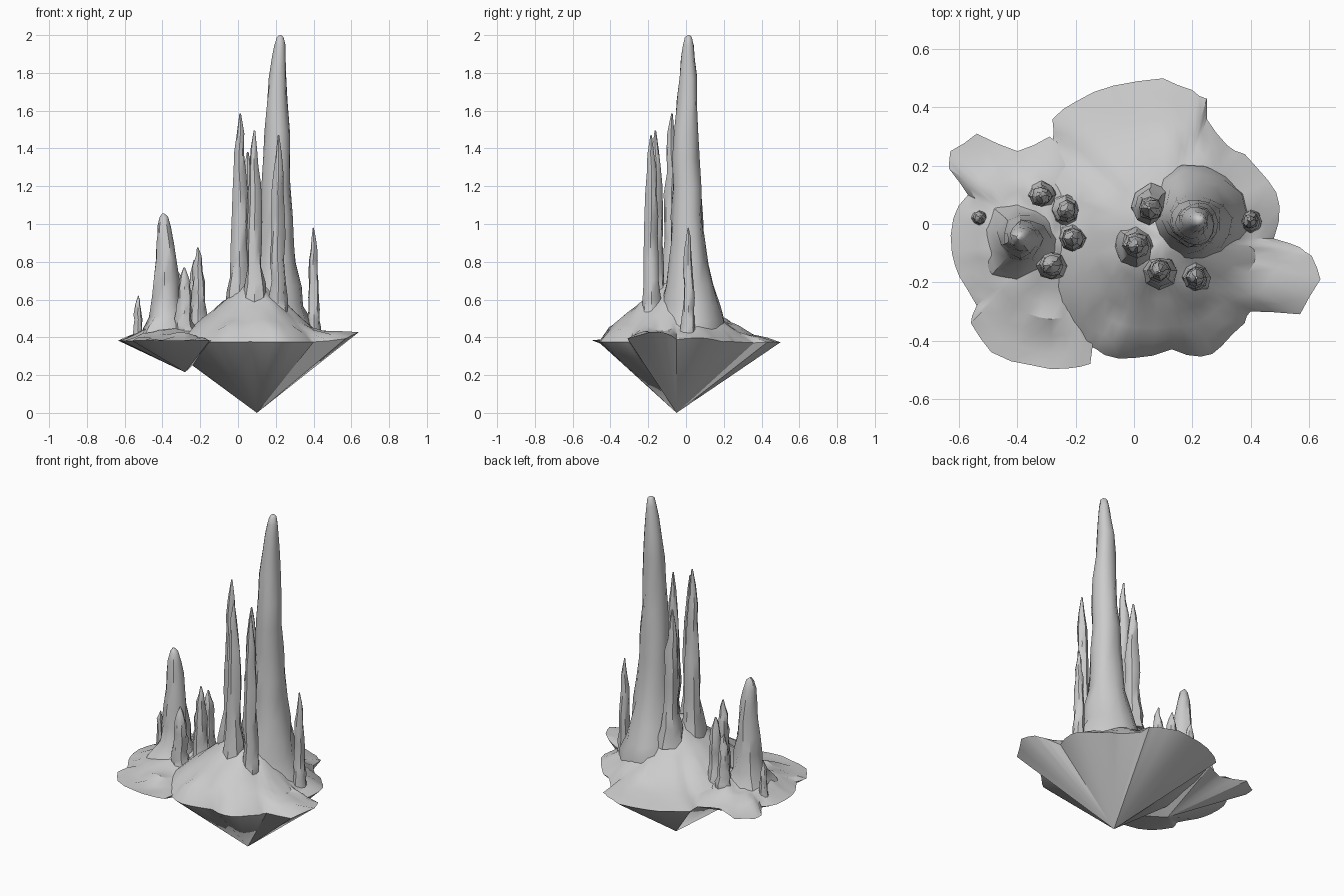
import bpy, bmesh, math, random
from mathutils import noise, Vector

random.seed(4)


def finish(name, bm, angle):
    bmesh.ops.recalc_face_normals(bm, faces=bm.faces)
    me = bpy.data.meshes.new(name)
    bm.to_mesh(me)
    bm.free()
    ob = bpy.data.objects.new(name, me)
    bpy.context.collection.objects.link(ob)
    bpy.ops.object.select_all(action='DESELECT')
    ob.select_set(True)
    bpy.context.view_layer.objects.active = ob
    bpy.ops.object.shade_smooth_by_angle(angle=math.radians(angle))
    return ob


def island(name, outline, centre, apex, height, rim):
    """Ragged rim, mounded top built of shrinking rings, pleated fan to a point below."""
    bm = bmesh.new()
    cx, cy = centre
    # add a jittered point between each pair of rim points
    pts = []
    for (x0, y0), (x1, y1) in zip(outline, outline[1:] + outline[:1]):
        s = 1 + random.uniform(-0.015, 0.025)
        pts += [(x0, y0), (cx + ((x0 + x1) / 2 - cx) * s, cy + ((y0 + y1) / 2 - cy) * s)]
    n = len(pts)
    rad = [math.hypot(x - cx, y - cy) for x, y in pts]
    avg = [sum(rad[(i + k) % n] for k in range(-3, 4)) / 7 for i in range(n)]
    rings = []
    for t in (1, 0.88, 0.75, 0.62, 0.5, 0.38, 0.26, 0.14):
        ring = []
        w = min(1, (1 - t) * 2.5)  # inner rings become rounder
        for i, (x, y) in enumerate(pts):
            s = t * (1 + (avg[i] / rad[i] - 1) * w)
            px, py = cx + (x - cx) * s, cy + (y - cy) * s
            if t < 1:
                z = height(px, py, t) + 0.03 * noise.noise(Vector((px * 11, py * 11, 3)))
            else:
                z = rim(x, y) + 0.006 * noise.noise(Vector((px * 7, py * 7, 1)))
            ring.append(bm.verts.new((px, py, z)))
        rings.append(ring)
    top = bm.verts.new((cx, cy, height(cx, cy, 0)))
    low = bm.verts.new(apex)
    for i in range(n):
        j = (i + 1) % n
        for a, b in zip(rings, rings[1:]):
            bm.faces.new((a[i], a[j], b[j], b[i]))
        bm.faces.new((rings[-1][i], rings[-1][j], top))
        bm.faces.new((rings[0][j], rings[0][i], low))
    return finish(name, bm, 30)


def spire(name, profile, sides, wobble):
    """Loft of slightly irregular rings; profile rows are x, y, z, radius."""
    bm = bmesh.new()
    rings = []
    for x, y, z, r in profile:
        ring = []
        for k in range(sides):
            a = 2 * math.pi * k / sides
            rr = r * (1 + wobble * random.uniform(-1, 1))
            dz = min(0.015, r * 0.3) * random.uniform(-1, 0)
            ring.append(bm.verts.new((x + rr * math.cos(a), y + rr * math.sin(a), z + dz)))
        rings.append(ring)
    for a, b in zip(rings, rings[1:]):
        for k in range(sides):
            m = (k + 1) % sides
            bm.faces.new((a[k], a[m], b[m], b[k]))
    x, y, z, r = profile[-1]
    tip = bm.verts.new((x, y, z + r * 0.15))
    for k in range(sides):
        bm.faces.new((rings[-1][k], rings[-1][(k + 1) % sides], tip))
    bm.faces.new(rings[0][::-1])
    return finish(name, bm, 40)


# Main island
main_outline = [
    (0.10, 0.50), (0.20, 0.46), (0.25, 0.43), (0.25, 0.36), (0.32, 0.27), (0.38, 0.24),
    (0.46, 0.15), (0.50, 0.06), (0.48, -0.05), (0.57, -0.08), (0.61, -0.11), (0.64, -0.19),
    (0.57, -0.31), (0.40, -0.30), (0.38, -0.34), (0.30, -0.42), (0.23, -0.455), (0.13, -0.43),
    (0.0, -0.46), (-0.10, -0.45), (-0.17, -0.41), (-0.25, -0.32), (-0.36, -0.15), (-0.41, 0.0),
    (-0.35, 0.15), (-0.28, 0.28), (-0.28, 0.36), (-0.20, 0.42), (-0.07, 0.475)]


def main_rim(x, y):
    lift = 0.05 * max(0, min(1, (x - 0.42) / 0.2))
    return 0.375 + lift * max(0.5, min(1, (y + 0.4) / 0.2))


def main_height(x, y, t):
    dx, dy = x - 0.1, y + 0.05
    sx = 0.23 if dx > 0 else 0.28
    sy = 0.24 if dy > 0 else 0.29
    g = math.exp(-(dx / sx) ** 2 - (dy / sy) ** 2)
    return main_rim(x, y) + 0.025 * min(1, (1 - t) * 4) + 0.29 * g


island("main_island", main_outline, (0.1, -0.05), (0.1, -0.05, 0.0), main_height, main_rim)

# Small island
small_outline = [
    (-0.54, 0.31), (-0.63, 0.25), (-0.635, 0.19), (-0.57, 0.10), (-0.62, 0.02), (-0.625, -0.10),
    (-0.60, -0.18), (-0.54, -0.28), (-0.56, -0.34), (-0.49, -0.44), (-0.35, -0.485),
    (-0.22, -0.495), (-0.15, -0.48), (-0.14, -0.40), (-0.12, -0.25), (-0.10, -0.05),
    (-0.13, 0.10), (-0.20, 0.22), (-0.29, 0.30), (-0.40, 0.25)]


def small_height(x, y, t):
    g = math.exp(-((x + 0.34) / 0.2) ** 2 - ((y + 0.03) / 0.22) ** 2)
    return 0.385 + 0.02 * (1 - t) + 0.075 * g


island("small_island", small_outline, (-0.28, -0.05), (-0.28, -0.05, 0.215), small_height,
       lambda x, y: 0.383)

# Tall central spire, leaning slightly
spire("tall_spire", [
    (0.205, 0.02, 0.42, 0.19), (0.205, 0.025, 0.50, 0.17), (0.205, 0.025, 0.58, 0.15),
    (0.205, 0.02, 0.68, 0.125), (0.205, 0.015, 0.80, 0.104), (0.205, 0.01, 0.92, 0.093),
    (0.205, 0.005, 1.05, 0.083), (0.205, 0.005, 1.20, 0.077), (0.207, 0.0, 1.35, 0.070),
    (0.208, 0.0, 1.50, 0.064), (0.208, 0.005, 1.65, 0.056), (0.21, 0.01, 1.78, 0.047),
    (0.217, 0.01, 1.88, 0.036), (0.222, 0.012, 1.95, 0.028), (0.223, 0.012, 1.99, 0.019),
    (0.223, 0.012, 1.998, 0.01)], 14, 0.08)

# Wide spire of the small island
spire("small_island_spire", [
    (-0.385, -0.055, 0.38, 0.17), (-0.385, -0.055, 0.45, 0.125), (-0.38, -0.05, 0.52, 0.09),
    (-0.38, -0.05, 0.62, 0.075), (-0.38, -0.05, 0.72, 0.066), (-0.38, -0.048, 0.82, 0.056),
    (-0.385, -0.046, 0.91, 0.045), (-0.39, -0.045, 0.99, 0.034), (-0.393, -0.045, 1.04, 0.022),
    (-0.395, -0.045, 1.055, 0.008)], 11, 0.12)

# Thin needles: x, y, foot height, top height, body radius, foot flare
needles = [
    (0.010, -0.075, 0.58, 1.585, 0.043, 2.0), (0.055, 0.055, 0.58, 1.38, 0.043, 1.9),
    (0.087, -0.160, 0.56, 1.495, 0.039, 2.0), (0.213, -0.185, 0.47, 1.47, 0.039, 1.6),
    (0.400, 0.012, 0.42, 0.98, 0.029, 1.4), (-0.530, 0.020, 0.39, 0.62, 0.023, 1.5),
    (-0.317, 0.095, 0.43, 0.75, 0.036, 1.5), (-0.230, 0.045, 0.44, 0.81, 0.039, 1.5),
    (-0.210, -0.050, 0.44, 0.875, 0.039, 1.5), (-0.285, -0.140, 0.42, 0.77, 0.042, 1.5)]
for i, (x, y, z0, z1, r, flare) in enumerate(needles):
    shape = [(0, flare), (0.07, 0.55 * flare + 0.45), (0.14, 0.25 * flare + 0.8), (0.24, 1.02),
             (0.35, 0.97), (0.47, 0.92), (0.58, 0.86), (0.7, 0.76), (0.8, 0.64), (0.9, 0.42),
             (1.0, 0.1)]
    rows = [(x + random.uniform(-1, 1) * r * 0.1, y + random.uniform(-1, 1) * r * 0.1,
             z0 + (z1 - z0) * f, r * s) for f, s in shape]
    spire("needle_%02d" % (i + 1), rows, 8, 0.15)
